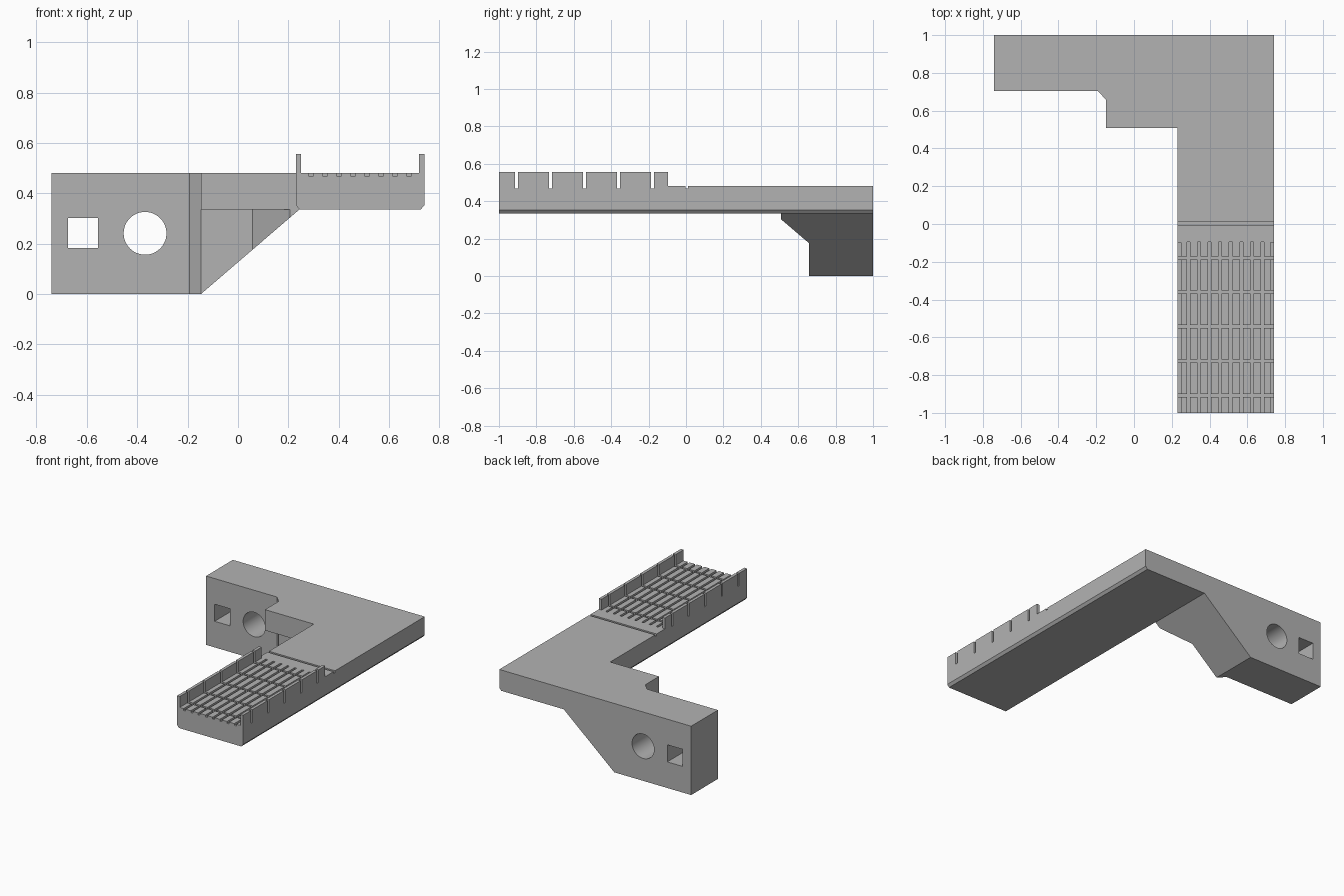
import bpy, bmesh, math
from mathutils import Vector

default = bpy.data.objects.get("Cube")
if default:
    bpy.data.objects.remove(default, do_unlink=True)

GREY = (0.45, 0.45, 0.45, 1.0)
grey = bpy.data.materials.new("plain grey")
grey.use_nodes = True
grey.diffuse_color = GREY
grey.node_tree.nodes["Principled BSDF"].inputs["Base Color"].default_value = GREY


def prism(name, outline, axis, lo, hi):
    """Extrude a 2D outline along an axis: 'z' takes (x, y), 'y' takes (x, z)."""
    bm = bmesh.new()
    if axis == "z":
        verts = [bm.verts.new((u, v, lo)) for u, v in outline]
        step = Vector((0, 0, hi - lo))
    else:
        verts = [bm.verts.new((u, lo, v)) for u, v in outline]
        step = Vector((0, hi - lo, 0))
    face = bm.faces.new(verts)
    new = bmesh.ops.extrude_face_region(bm, geom=[face])["geom"]
    bmesh.ops.translate(bm, vec=step, verts=[g for g in new if isinstance(g, bmesh.types.BMVert)])
    bmesh.ops.recalc_face_normals(bm, faces=bm.faces)
    mesh = bpy.data.meshes.new(name)
    bm.to_mesh(mesh)
    bm.free()
    mesh.materials.append(grey)
    obj = bpy.data.objects.new(name, mesh)
    bpy.context.collection.objects.link(obj)
    return obj


def box(name, x0, x1, y0, y1, z0, z1):
    return prism(name, [(x0, y0), (x1, y0), (x1, y1), (x0, y1)], "z", z0, z1)


def combine(target, tool, operation):
    """Apply a boolean and discard the tool object."""
    mod = target.modifiers.new(operation.lower(), "BOOLEAN")
    mod.operation = operation
    mod.solver = "EXACT"
    mod.object = tool
    bpy.context.view_layer.objects.active = target
    bpy.ops.object.modifier_apply(modifier=mod.name)
    bpy.data.objects.remove(tool, do_unlink=True)


LEFT, RIGHT = 0.23, 0.74      # arm sides
UNDER, TOP = 0.335, 0.48      # arm underside and top
RAIL_TOP, GROOVE = 0.556, 0.467

# Long arm with chamfered lower edges
bracket = prism("bracket", [
    (LEFT, TOP), (LEFT, 0.353), (LEFT + 0.015, UNDER),
    (RIGHT - 0.015, UNDER), (RIGHT, 0.353), (RIGHT, TOP)], "y", -1, 1)

# Mounting block with angled brace, sloped away underneath
block = prism("mounting_block", [
    (-RIGHT, 1), (-RIGHT, 0.705), (-0.193, 0.705), (-0.147, 0.657),
    (0.058, 0.657), (0.207, 0.507), (0.3, 0.507), (0.3, 1)], "z", 0, TOP)
combine(block, prism("slope_cutter", [
    (-0.147, 0), (0.243, UNDER), (0.4, UNDER), (0.4, -0.1), (-0.147, -0.1)],
    "y", 0, 1.2), "DIFFERENCE")

# Square and round through holes
combine(block, box("square_cutter", -0.674, -0.556, 0.5, 1.2, 0.182, 0.301), "DIFFERENCE")
circle = [(-0.369 + 0.085 * math.cos(a), 0.241 + 0.085 * math.sin(a))
          for a in (math.tau * i / 48 for i in range(48))]
combine(block, prism("round_cutter", circle, "y", 0.5, 1.2), "DIFFERENCE")

# Corner plate between block and arm, then join everything
combine(bracket, block, "UNION")
combine(bracket, box("corner_plate", -0.147, 0.3, 0.507, 0.95, UNDER, TOP), "UNION")

# Side rails
for x in (LEFT, RIGHT - 0.021):
    combine(bracket, box("rail", x, x + 0.021, -1, -0.097, 0.4, RAIL_TOP), "UNION")

# Cross grooves, cutting through the rails, plus one shallow line mid-arm
for y in [0.004] + [-0.179 - 0.182 * i for i in range(5)]:
    combine(bracket, box("cross_cutter", 0.1, 0.9, y - 0.008, y + 0.008, GROOVE, 0.7), "DIFFERENCE")

# Lengthwise grooves in the bed
for i in range(8):
    x = 0.289 + 0.0558 * i
    combine(bracket, box("groove_cutter", x - 0.008, x + 0.008, -1.1, -0.095, GROOVE, 0.7), "DIFFERENCE")

# Smooth only the round hole; all other edges stay sharp
bpy.ops.object.select_all(action="DESELECT")
bracket.select_set(True)
bpy.context.view_layer.objects.active = bracket
bpy.ops.object.shade_smooth_by_angle(angle=math.radians(20))
